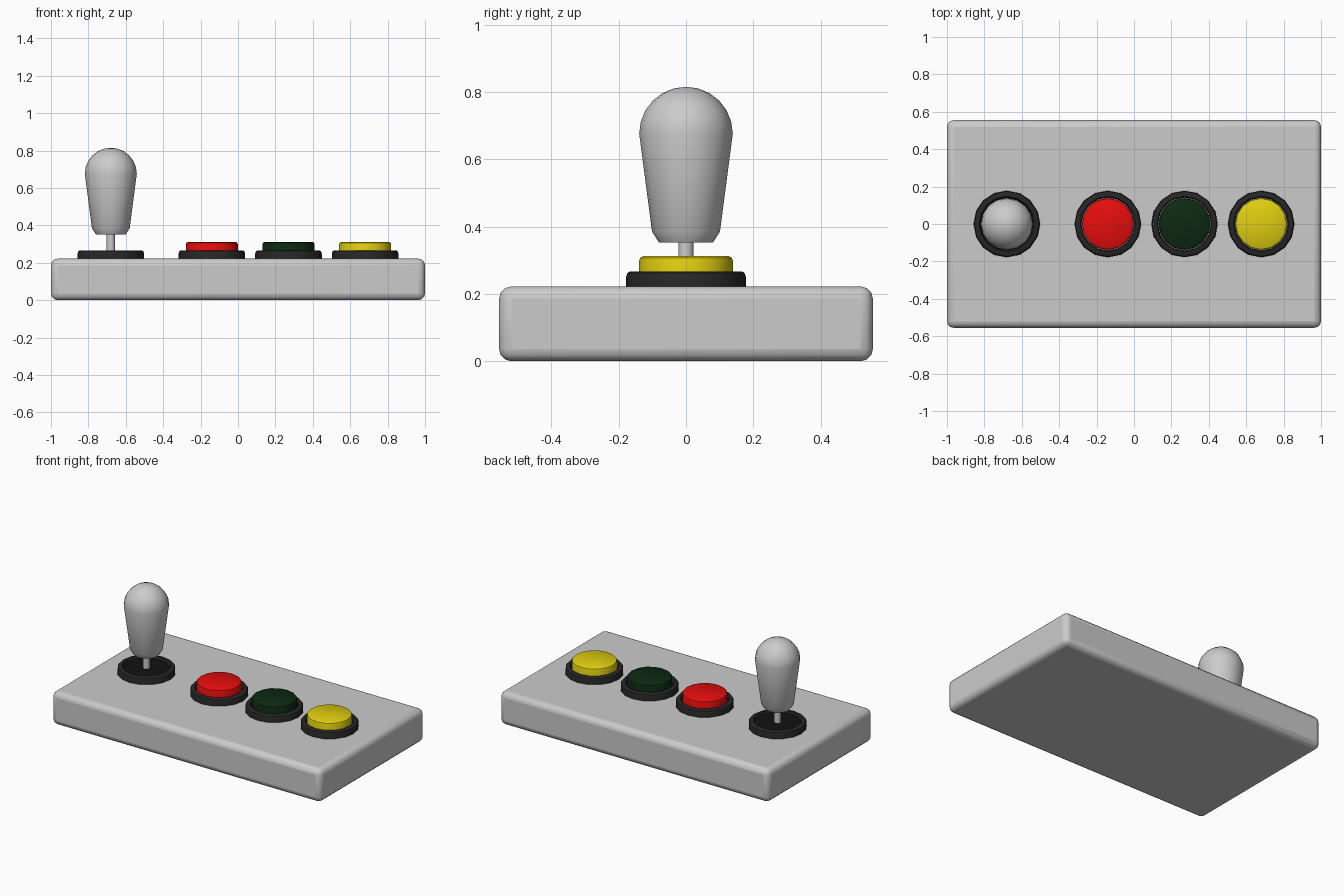
import bpy, bmesh, math

if "Cube" in bpy.data.objects:
    bpy.data.objects.remove(bpy.data.objects["Cube"])

SIDES = 16


def material(name, rgb):
    m = bpy.data.materials.new(name)
    m.diffuse_color = (*rgb, 1)
    m.use_nodes = True
    m.node_tree.nodes["Principled BSDF"].inputs["Base Color"].default_value = m.diffuse_color
    return m


def finish(obj, mat=None, angle=35):
    if mat:
        obj.data.materials.append(mat)
    bpy.ops.object.select_all(action='DESELECT')
    obj.select_set(True)
    bpy.context.view_layer.objects.active = obj
    bpy.ops.object.shade_smooth_by_angle(angle=math.radians(angle))
    return obj


def lathe(name, x, profile, mat=None, sides=SIDES):
    """Revolve (radius, z) points, listed bottom to top, about a vertical axis at x."""
    bm = bmesh.new()
    rings = []
    for r, z in profile:
        if r == 0:
            rings.append([bm.verts.new((0, 0, z))] * sides)
        else:
            rings.append([bm.verts.new((r * math.cos(2 * math.pi * i / sides),
                                        r * math.sin(2 * math.pi * i / sides), z))
                          for i in range(sides)])
    for a, b in zip(rings, rings[1:]):
        for i in range(sides):
            j = (i + 1) % sides
            bm.faces.new(list(dict.fromkeys((a[i], a[j], b[j], b[i]))))
    bmesh.ops.recalc_face_normals(bm, faces=bm.faces[:])
    me = bpy.data.meshes.new(name)
    bm.to_mesh(me)
    bm.free()
    obj = bpy.data.objects.new(name, me)
    obj.location.x = x
    bpy.context.collection.objects.link(obj)
    return finish(obj, mat)


black = material("black_rim", (0.02, 0.02, 0.02))
dark = material("dark_plate", (0.006, 0.006, 0.006))
colours = {"red": (0.8, 0.004, 0.004), "green": (0.004, 0.022, 0.006),
           "yellow": (0.75, 0.62, 0.005)}

# Rounded case
bpy.ops.mesh.primitive_cube_add(size=1, location=(0, 0, 0.111))
case = bpy.context.object
case.name = "case"
case.scale = (2, 1.11, 0.222)
bpy.ops.object.transform_apply(location=False, rotation=False, scale=True)
bev = case.modifiers.new("rounding", 'BEVEL')
bev.width = 0.036
bev.segments = 3
finish(case)

# Rims around the stick and each button
rim = [(0.178, 0.215), (0.178, 0.25), (0.174, 0.262), (0.165, 0.267),
       (0.148, 0.267), (0.141, 0.255), (0.141, 0.215)]
xs = {"red": -0.14, "green": 0.27, "yellow": 0.68}
stick_x = -0.68
lathe("stick_rim", stick_x, rim, black)

# Buttons
for name, x in xs.items():
    lathe(name + "_rim", x, rim, black)
    lathe(name + "_button", x,
          [(0, 0.215), (0.139, 0.215), (0.139, 0.299), (0.136, 0.307), (0.128, 0.312), (0, 0.312)],
          material(name, colours[name]))

# Stick: dust plate, shaft and grip with domed top
lathe("dust_plate", stick_x, [(0, 0.215), (0.142, 0.215), (0.142, 0.255), (0, 0.255)], dark)
lathe("shaft", stick_x, [(0, 0.22), (0.022, 0.22), (0.022, 0.37), (0, 0.37)])
dome = [(0.139 * math.cos(math.radians(a)), 0.676 + 0.139 * math.sin(math.radians(a)))
        for a in range(0, 90, 15)]
lathe("grip", stick_x, [(0, 0.352), (0.08, 0.352), (0.101, 0.385)] + dome + [(0, 0.815)])
